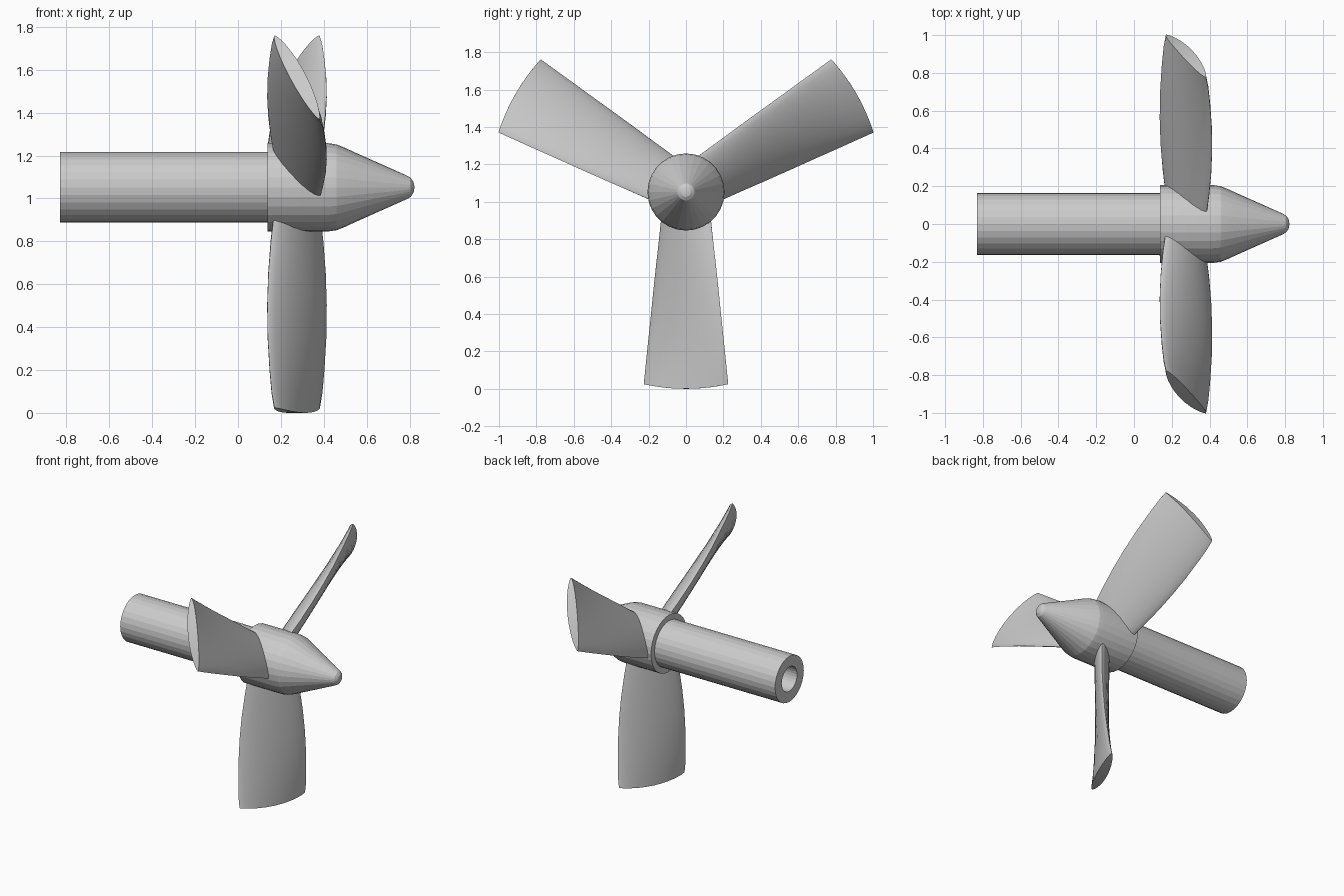
import bpy, bmesh, math
from mathutils import Vector

if "Cube" in bpy.data.objects:
    bpy.data.objects.remove(bpy.data.objects["Cube"])

AXIS_Z = 1.052      # height of the rotation axis
TIP_R = 1.052       # blade tips lie on this cylinder
BLADE_X = 0.275     # blade centre along the axis


def make_object(name, bm, angle):
    bmesh.ops.recalc_face_normals(bm, faces=bm.faces)
    mesh = bpy.data.meshes.new(name)
    bm.to_mesh(mesh)
    bm.free()
    obj = bpy.data.objects.new(name, mesh)
    bpy.context.collection.objects.link(obj)
    bpy.ops.object.select_all(action='DESELECT')
    obj.select_set(True)
    bpy.context.view_layer.objects.active = obj
    bpy.ops.object.shade_smooth_by_angle(angle=math.radians(angle))
    return obj


def lathe(name, profile, sides):
    """Revolve (x, radius) points about the horizontal axis."""
    bm = bmesh.new()
    verts = [bm.verts.new((x, 0, AXIS_Z + r)) for x, r in profile]
    edges = [bm.edges.new(p) for p in zip(verts, verts[1:])]
    bmesh.ops.spin(bm, geom=verts + edges, cent=(0, 0, AXIS_Z), axis=(1, 0, 0),
                   angle=math.tau, steps=sides, use_duplicate=False)
    bmesh.ops.remove_doubles(bm, verts=bm.verts, dist=1e-4)
    return make_object(name, bm, 10)


# Hollow shaft, open at the rear end
lathe("shaft", [(0.15, 0), (0.15, 0.088), (-0.83, 0.088), (-0.83, 0.165), (0.15, 0.165)], 28)

# Hub with pointed nose cone
lathe("hub", [(0.137, 0), (0.137, 0.206), (0.42, 0.206), (0.46, 0.2), (0.50, 0.184),
              (0.545, 0.163), (0.785, 0.056), (0.805, 0.045), (0.818, 0.026), (0.824, 0)], 28)

# Blade stations: radius, half width along axis, half width around axis, half thickness
STATIONS = [(0.14, 0.108, 0.132, 0.050), (0.25, 0.121, 0.144, 0.049), (0.40, 0.133, 0.161, 0.047),
            (0.55, 0.138, 0.177, 0.045), (0.70, 0.136, 0.192, 0.043), (0.85, 0.127, 0.208, 0.041),
            (0.96, 0.117, 0.219, 0.039), (TIP_R, 0.105, 0.226, 0.037)]
N = 12              # steps across the chord


def blade(name, angle):
    radial = Vector((0, math.cos(angle), math.sin(angle)))
    tangent = Vector((0, -math.sin(angle), math.cos(angle)))
    bm = bmesh.new()
    rings = []
    for r, hx, ht, thick in STATIONS:
        chord = math.hypot(hx, ht)
        ring = []
        for k in range(2 * N):
            a = math.pi * k / N
            u = math.cos(a)
            v = thick * math.copysign(abs(math.sin(a)) ** 1.35, math.sin(a))
            x = hx * u - v * ht / chord
            t = ht * u + v * hx / chord
            rr = math.sqrt(TIP_R ** 2 - t * t) if r == TIP_R else r
            pos = Vector((BLADE_X + x, 0, AXIS_Z)) + radial * rr + tangent * t
            ring.append(bm.verts.new(pos))
        rings.append(ring)
    for low, high in zip(rings, rings[1:]):
        for k in range(2 * N):
            j = (k + 1) % (2 * N)
            bm.faces.new((low[k], low[j], high[j], high[k]))
    # Caps as strips so the tip follows its arc
    for ring in (rings[0], rings[-1]):
        for k in range(N):
            quad = (ring[k], ring[k + 1], ring[N * 2 - k - 1], ring[-k])
            bm.faces.new(list(dict.fromkeys(quad)))
    return make_object(name, bm, 35)


# Three twisted blades
for i, label in enumerate(("right", "left", "lower")):
    blade("blade_" + label, math.radians(30 + 120 * i))
